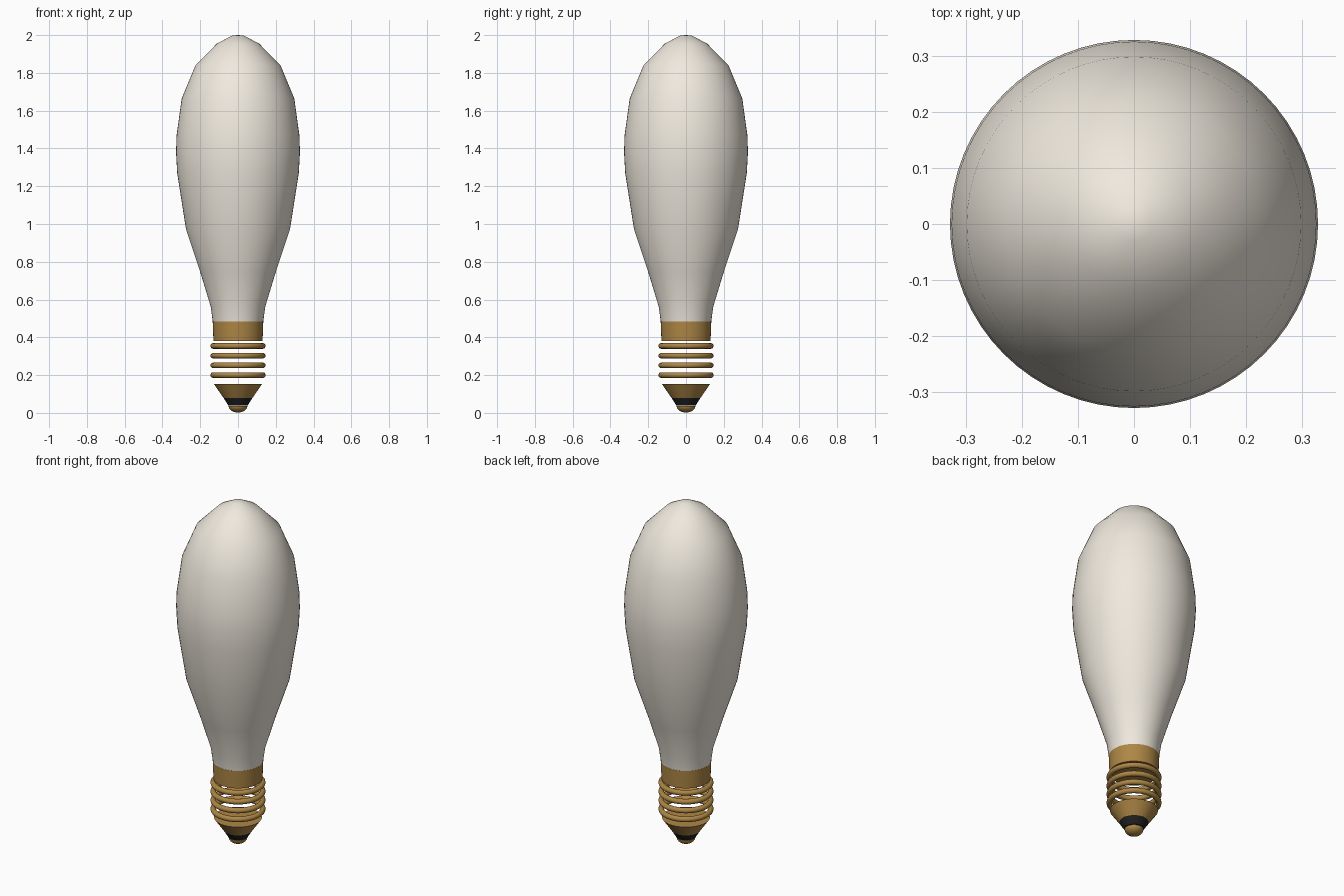
import bpy, bmesh, math

if "Cube" in bpy.data.objects:
    bpy.data.objects.remove(bpy.data.objects["Cube"])

def material(name, rgb):
    m = bpy.data.materials.new(name)
    m.diffuse_color = (*rgb, 1)
    m.use_nodes = True
    m.node_tree.nodes["Principled BSDF"].inputs["Base Color"].default_value = m.diffuse_color
    return m

glass = material("frosted_glass", (0.87, 0.82, 0.73))
brass = material("brass", (0.42, 0.24, 0.06))
black = material("insulator_black", (0.015, 0.015, 0.015))

def finish(ob, name, mat, angle):
    ob.name = name
    ob.data.materials.append(mat)
    bpy.ops.object.select_all(action='DESELECT')
    ob.select_set(True)
    bpy.context.view_layer.objects.active = ob
    bpy.ops.object.shade_smooth_by_angle(angle=math.radians(angle))

def lathe(name, profile, mat, angle=40, steps=64):
    """Spin (radius, z) points around the z axis."""
    bm = bmesh.new()
    vs = [bm.verts.new((r, 0, z)) for r, z in profile]
    es = [bm.edges.new(p) for p in zip(vs, vs[1:])]
    bmesh.ops.spin(bm, geom=vs + es, cent=(0, 0, 0), axis=(0, 0, 1),
                   angle=math.tau, steps=steps, use_duplicate=False)
    bmesh.ops.remove_doubles(bm, verts=bm.verts, dist=1e-5)
    bmesh.ops.recalc_face_normals(bm, faces=bm.faces)
    me = bpy.data.meshes.new(name)
    bm.to_mesh(me)
    bm.free()
    ob = bpy.data.objects.new(name, me)
    bpy.context.collection.objects.link(ob)
    finish(ob, name, mat, angle)

# Pear-shaped envelope
lathe("glass_envelope", [
    (0, 0.48), (0.133, 0.48), (0.145, 0.565), (0.20, 0.745), (0.275, 0.97),
    (0.322, 1.27), (0.328, 1.38), (0.325, 1.47), (0.298, 1.665),
    (0.225, 1.84), (0.112, 1.955), (0.03, 1.998), (0, 2.0)], glass, 60)

# Collar under the glass
lathe("collar", [(0, 0.38), (0.13, 0.38), (0.134, 0.483), (0, 0.483)], brass)

# Screw thread rings
for i in range(4):
    bpy.ops.mesh.primitive_torus_add(
        major_radius=0.131, minor_radius=0.015, major_segments=64,
        minor_segments=12, location=(0, 0, 0.2 + i * 0.0515))
    finish(bpy.context.object, f"thread_ring_{i + 1}", brass, 60)

# Tapered base, insulator and end contact
lathe("base_cone", [(0, 0.08), (0.077, 0.08), (0.127, 0.152), (0, 0.152)], brass)
lathe("insulator", [(0, 0.04), (0.052, 0.04), (0.078, 0.082), (0, 0.082)], black)
dome = [(0.05 * math.sin(a), 0.037 - 0.035 * math.cos(a))
        for a in (i * math.pi / 16 for i in range(9))]
lathe("end_contact", dome + [(0, 0.037)], brass)
